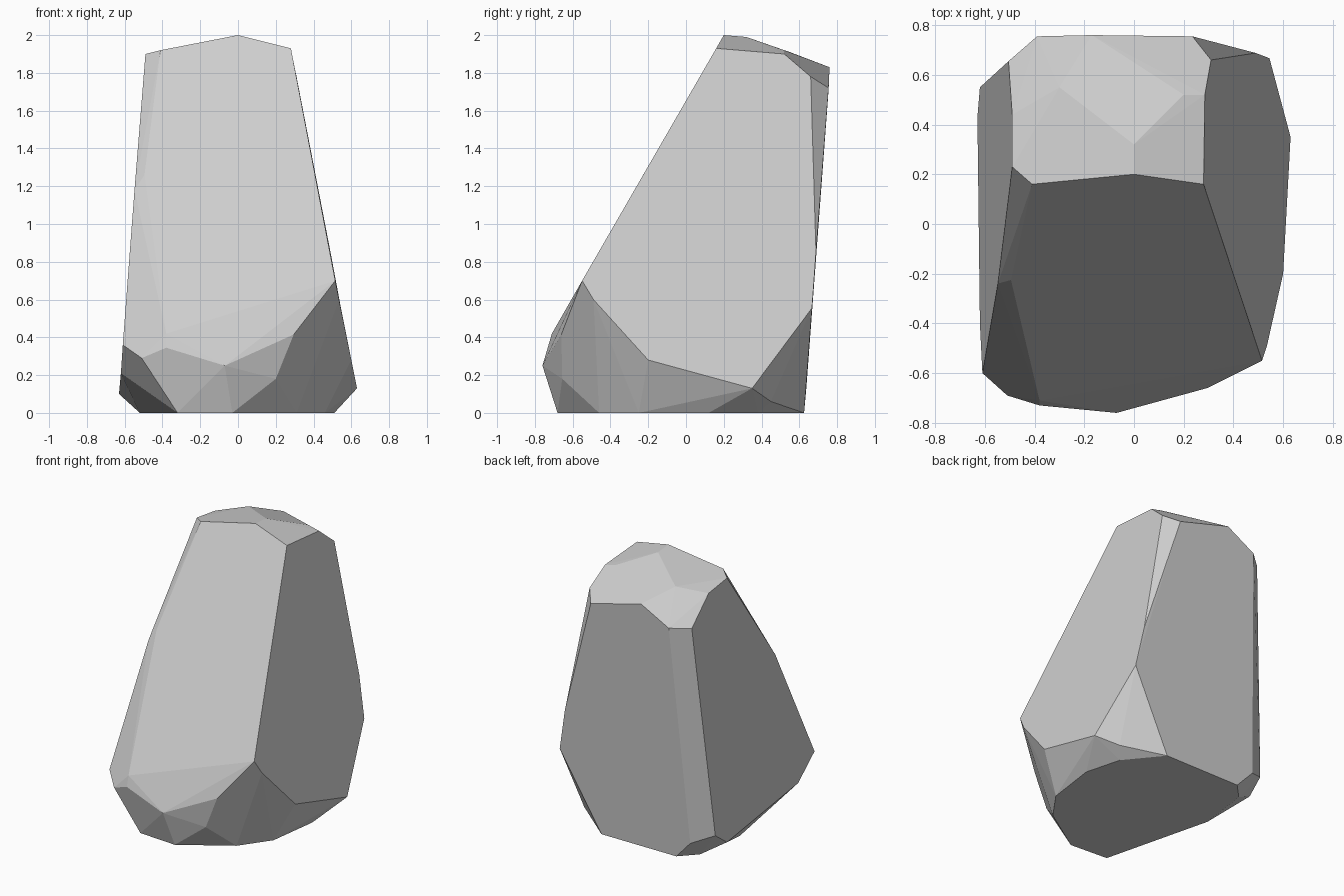
import bpy
import bmesh
from math import radians

# Remove the default object only
default_cube = bpy.data.objects.get("Cube")
if default_cube:
    bpy.data.objects.remove(default_cube, do_unlink=True)


def make_material(name, colour):
    material = bpy.data.materials.new(name)
    material.use_nodes = True
    material.diffuse_color = colour
    shader = material.node_tree.nodes["Principled BSDF"]
    shader.inputs["Base Color"].default_value = colour
    return material


def faceted_stone(name, corner_groups, material):
    """Wrap flat facets round the corners and merge coplanar triangles."""
    mesh = bpy.data.meshes.new(name)
    bm = bmesh.new()
    for group in corner_groups:
        for corner in group:
            bm.verts.new(corner)
    hull = bmesh.ops.convex_hull(bm, input=bm.verts[:])
    unused = set(hull["geom_interior"]) | set(hull["geom_unused"])
    bmesh.ops.delete(
        bm,
        geom=[item for item in unused if isinstance(item, bmesh.types.BMVert)],
        context="VERTS",
    )
    bmesh.ops.dissolve_limit(
        bm, angle_limit=radians(2), verts=bm.verts[:], edges=bm.edges[:]
    )
    bmesh.ops.recalc_face_normals(bm, faces=bm.faces[:])
    for face in bm.faces:
        face.smooth = False
    bm.to_mesh(mesh)
    bm.free()
    mesh.materials.append(material)
    stone = bpy.data.objects.new(name, mesh)
    bpy.context.collection.objects.link(stone)
    return stone


# Sloping crown facets
crown = [
    (-.49, .23, 1.9), (-.41, .16, 1.92), (0, .2, 2), (.28, .16, 1.93),
    (0, .32, 1.99), (.2, .52, 1.92), (.285, .52, 1.9), (-.3, .55, 1.91),
    (-.49, .44, 1.87), (-.17, .76, 1.83),
]

# Back shoulder corners and the ridge running down the back
back = [
    (.31, .66, 1.78), (.235, .755, 1.72), (-.39, .755, 1.71),
    (-.505, .655, 1.7), (.49, .688, .85), (.545, .667, .555),
]

# Front slope, chamfered flank and lower lip
front = [
    (-.495, -.225, 1.26), (-.548, -.24, 1.18), (.515, -.55, .7),
    (-.38, -.71, .42), (-.38, -.73, .345), (-.07, -.76, .25),
    (.295, -.66, .415), (.2, -.655, .18), (-.51, -.69, .29),
]

# Widest belt above the base
belt = [
    (.535, -.49, .6), (.6, -.2, .28), (.63, .35, .13), (.5, .45, .06),
    (-.61, -.6, .36), (-.62, -.4, .21), (-.63, .43, .1),
    (-.62, .55, .19), (-.48, .637, .13),
]

# Flat underside
base = [
    (.24, .625, 0), (.44, .38, 0), (.51, .12, 0), (.46, -.25, 0),
    (.31, -.46, 0), (-.03, -.68, 0), (-.32, -.66, 0), (-.52, .13, 0),
    (-.47, .51, 0), (-.36, .625, 0),
]

stone_grey = make_material("stone grey", (.62, .62, .62, 1))
faceted_stone("boulder", [crown, back, front, belt, base], stone_grey)
